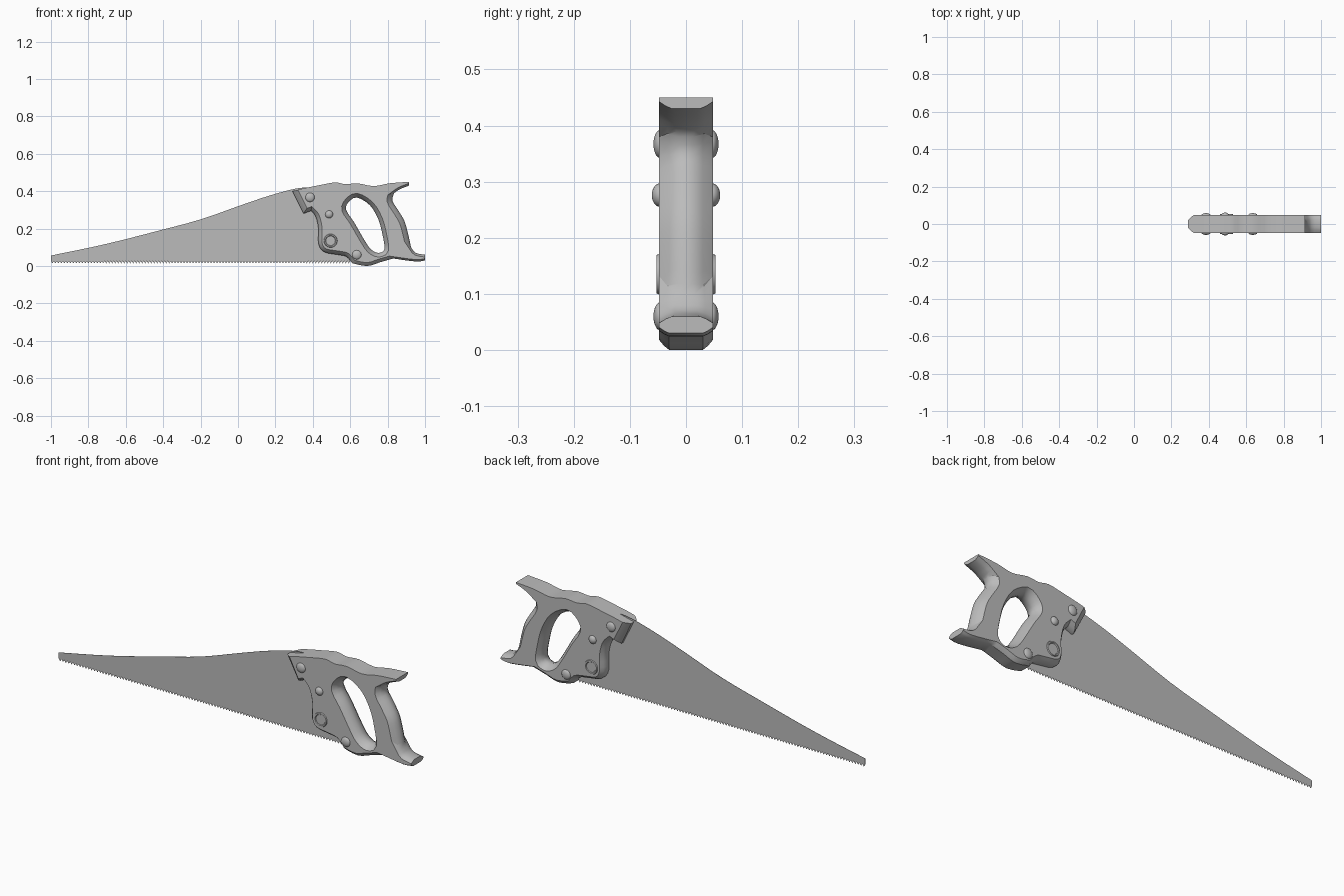
import bpy
import bmesh
import math
from mathutils import Vector, Matrix

if "Cube" in bpy.data.objects:
    bpy.data.objects.remove(bpy.data.objects["Cube"])

HALF = 0.048  # half thickness of the handle

grey = bpy.data.materials.new("plain grey")
grey.use_nodes = True
grey.diffuse_color = (0.5, 0.5, 0.5, 1)
grey.node_tree.nodes["Principled BSDF"].inputs["Base Color"].default_value = (0.5, 0.5, 0.5, 1)


def finish(name, bm, smooth=True):
    bmesh.ops.recalc_face_normals(bm, faces=bm.faces)
    mesh = bpy.data.meshes.new(name)
    bm.to_mesh(mesh)
    bm.free()
    mesh.materials.append(grey)
    obj = bpy.data.objects.new(name, mesh)
    bpy.context.collection.objects.link(obj)
    if smooth:
        bpy.ops.object.select_all(action="DESELECT")
        bpy.context.view_layer.objects.active = obj
        obj.select_set(True)
        bpy.ops.object.shade_smooth_by_angle(angle=math.radians(35))
    return obj


def spline(points, closed=False, steps=3):
    """Smooth curve through the points, without its last point."""
    pts = [Vector(p) for p in points]
    n = len(pts)
    if n == 2:
        return pts[:1]
    out = []
    for i in range(n if closed else n - 1):
        if closed:
            a, b, c, d = (pts[(i + k) % n] for k in (-1, 0, 1, 2))
        else:
            a, b, c, d = (pts[min(max(i + k, 0), n - 1)] for k in (-1, 0, 1, 2))
        for s in range(steps):
            t = s / steps
            out.append(0.5 * (2 * b + (c - a) * t + (2 * a - 5 * b + 4 * c - d) * t ** 2
                              + (3 * b - a - 3 * c + d) * t ** 3))
    return out


def outline(runs, closed=False):
    """List of (point, bevel width, flat half width) for the edge that starts there."""
    return [(p, width, flat) for width, flat, pts in runs for p in spline(pts, closed)]


def shifted(loop, amount):
    """Move every edge to its right by its own bevel width, mitring the corners."""
    out = []
    for i, (p, width, _) in enumerate(loop):
        before, w0, _ = loop[i - 1]
        after = loop[(i + 1) % len(loop)][0]
        d0, d1 = (p - before).normalized(), (after - p).normalized()
        n0, n1 = Vector((d0.y, -d0.x)), Vector((d1.y, -d1.x))
        if abs(n0.cross(n1)) > 0.35:
            move = Matrix((n0, n1)).inverted() @ Vector((w0, width))
        else:
            move = (n0 + n1).normalized() * (w0 + width) / 2
        out.append(p + move * amount)
    return out


def bevelled_wall(bm, loop):
    """Wall through the handle with bevelled rims; returns its two rim loops."""
    rings = []
    for side, inset, share in ((1, 1, 1), (1, 0.4, 0.5), (1, 0, 0),
                               (-1, 0, 0), (-1, 0.4, 0.5), (-1, 1, 1)):
        ring = []
        for i, p in enumerate(shifted(loop, inset)):
            flat = (loop[i][2] + loop[i - 1][2]) / 2
            y = side * (flat + (HALF - flat) * share)
            ring.append(bm.verts.new((p.x, y, p.y)))
        rings.append(ring)
    n = len(loop)
    for a, b in zip(rings, rings[1:]):
        for i in range(n):
            j = (i + 1) % n
            bm.faces.new((a[i], a[j], b[j], b[i]))
    return rings[0], rings[-1]


# Handle: outer edge run by run (bevel width, flat half width, points)
edge = outline([
    (0, 0.03, [(0.29, 0.40), (0.36, 0.417)]),
    (0, 0.03, [(0.36, 0.417), (0.44, 0.433), (0.52, 0.447), (0.575, 0.437), (0.64, 0.442),
               (0.725, 0.427), (0.81, 0.442), (0.915, 0.45)]),
    (0, 0.03, [(0.915, 0.45), (0.915, 0.43)]),
    (0.012, 0.02, [(0.915, 0.43), (0.865, 0.41), (0.835, 0.39)]),
    (0.028, 0.012, [(0.835, 0.39), (0.825, 0.35), (0.855, 0.30), (0.89, 0.24),
                    (0.91, 0.17), (0.925, 0.10)]),
    (0.012, 0.02, [(0.925, 0.10), (0.95, 0.07), (1.0, 0.06)]),
    (0, 0.03, [(1.0, 0.06), (1.0, 0.03)]),
    (0.01, 0.03, [(1.0, 0.03), (0.95, 0.024), (0.83, 0.04)]),
    (0.018, 0.03, [(0.83, 0.04), (0.76, 0.02), (0.69, 0.0), (0.61, 0.015)]),
    (0.02, 0.02, [(0.61, 0.015), (0.58, 0.05), (0.535, 0.06), (0.46, 0.075), (0.43, 0.12),
                  (0.43, 0.20), (0.415, 0.265), (0.39, 0.295)]),
    (0.02, 0.015, [(0.39, 0.295), (0.35, 0.28)]),
    (0.03, 0.012, [(0.35, 0.28), (0.29, 0.40)]),
])
# Hand hole
hole = outline([(0.022, 0.012, [
    (0.635, 0.366), (0.59, 0.34), (0.578, 0.30), (0.62, 0.235), (0.675, 0.14), (0.71, 0.09),
    (0.75, 0.07), (0.783, 0.09), (0.772, 0.17), (0.75, 0.25), (0.705, 0.325)])], closed=True)

bm = bmesh.new()
rims = zip(bevelled_wall(bm, edge), bevelled_wall(bm, hole))
for pair in rims:
    rim_edges = [bm.edges.get((ring[i - 1], ring[i])) for ring in pair for i in range(len(ring))]
    bmesh.ops.triangle_fill(bm, edges=rim_edges, use_beauty=True, normal=(0, 1, 0))
finish("handle", bm)

# Blade: curved back, toothed lower edge, thin sheet
back = spline([(-1, 0.056), (-0.79, 0.099), (-0.63, 0.136), (-0.42, 0.19), (-0.2, 0.249),
               (0.01, 0.323), (0.17, 0.377), (0.3, 0.412), (0.37, 0.421)])
TEETH = 100
PITCH = 1.6 / TEETH
outer = [(p.x, p.y) for p in back] + [(0.37, 0.419), (0.48, 0.36), (0.5, 0.1), (0.6, 0.06)]
for i in range(TEETH):
    x = 0.6 - i * PITCH
    outer += [(x, 0.026), (x - PITCH / 2, 0.014)]
outer.append((-1, 0.026))
bm = bmesh.new()
sheet = bm.faces.new([bm.verts.new((x, -0.0006, z)) for x, z in outer])
extruded = bmesh.ops.extrude_face_region(bm, geom=[sheet], use_keep_orig=True)
bmesh.ops.translate(bm, vec=(0, 0.0012, 0),
                    verts=[v for v in extruded["geom"] if isinstance(v, bmesh.types.BMVert)])
bmesh.ops.triangulate(bm, faces=[f for f in bm.faces if len(f.verts) > 4])
finish("blade", bm, smooth=False)


# Bolts: turned profiles on both faces
def turned(name, x, z, profile, side):
    bm = bmesh.new()
    verts = [bm.verts.new((r, -h, 0)) for r, h in profile]
    edges = [bm.edges.new(pair) for pair in zip(verts, verts[1:])]
    bmesh.ops.spin(bm, geom=verts + edges, axis=(0, 1, 0), cent=(0, 0, 0),
                   angle=math.tau, steps=24)
    bmesh.ops.remove_doubles(bm, verts=bm.verts, dist=0.0002)
    bmesh.ops.transform(bm, verts=bm.verts,
                        matrix=Matrix.Translation((x, 0, z)) @ Matrix.Diagonal((1, side, 1, 1)))
    finish(name, bm)


def dome(radius, height):
    base = HALF - 0.002
    arc = [(radius * math.cos(k * math.pi / 12), base + (height - base) * math.sin(k * math.pi / 12))
           for k in range(6)]
    return [(radius * 0.9, base - 0.004)] + arc + [(0, height)]


medallion = [(0.037, 0.046), (0.034, 0.053), (0.028, 0.053), (0.025, 0.0495), (0, 0.0495)]
bolts = [("upper_bolt", 0.385, 0.367, dome(0.025, 0.058)),
         ("middle_bolt", 0.487, 0.276, dome(0.021, 0.061)),
         ("lower_bolt", 0.635, 0.06, dome(0.025, 0.058)),
         ("round_plate", 0.495, 0.135, medallion)]
for name, x, z, profile in bolts:
    for label, side in (("front", 1), ("back", -1)):
        turned(f"{label}_{name}", x, z, profile, side)
